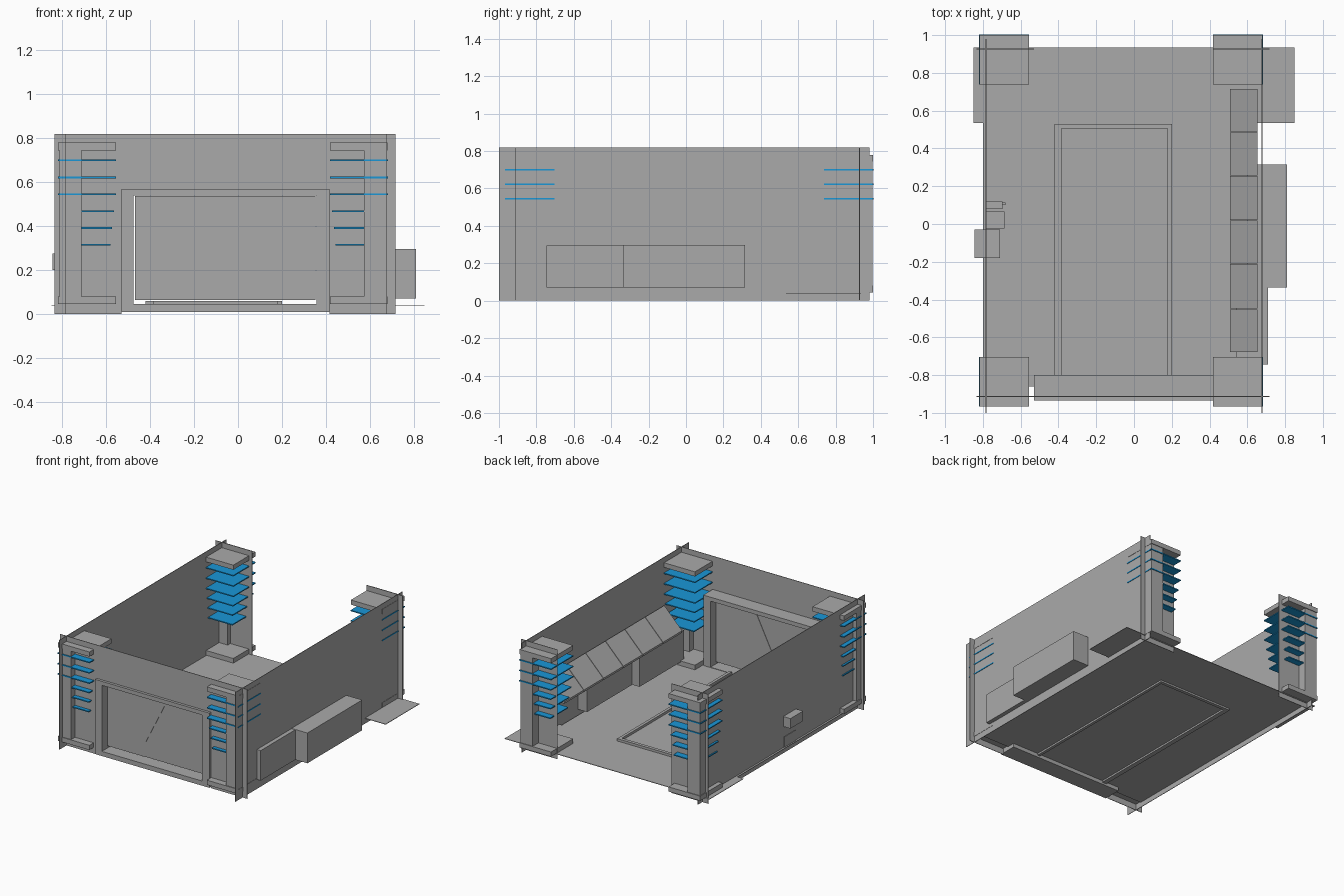
import bpy, bmesh

if "Cube" in bpy.data.objects:
    bpy.data.objects.remove(bpy.data.objects["Cube"])


def material(name, rgb):
    m = bpy.data.materials.new(name)
    m.diffuse_color = (*rgb, 1)
    m.use_nodes = True
    m.node_tree.nodes["Principled BSDF"].inputs["Base Color"].default_value = m.diffuse_color
    return m


GREY = material("plain grey", (0.40, 0.40, 0.40))
BLUE = material("light blue", (0.01, 0.31, 0.68))


def finish(name, bm, mat):
    bmesh.ops.recalc_face_normals(bm, faces=bm.faces)
    me = bpy.data.meshes.new(name)
    bm.to_mesh(me)
    bm.free()
    me.materials.append(mat)
    ob = bpy.data.objects.new(name, me)
    bpy.context.collection.objects.link(ob)
    return ob


def prism(name, pts, axis, a, b, mat=GREY):
    """Extrude a 2D outline along an axis (0=x, 1=y, 2=z) from a to b."""
    bm = bmesh.new()

    def ring(d):
        out = []
        for p in pts:
            c = list(p)
            c.insert(axis, d)
            out.append(bm.verts.new(c))
        return out
    lo, hi = ring(a), ring(b)
    bm.faces.new(lo)
    bm.faces.new(hi)
    n = len(pts)
    for i in range(n):
        bm.faces.new((lo[i], lo[(i + 1) % n], hi[(i + 1) % n], hi[i]))
    return finish(name, bm, mat)


def box(name, x0, x1, y0, y1, z0, z1, mat=GREY):
    return prism(name, [(x0, y0), (x1, y0), (x1, y1), (x0, y1)], 2, z0, z1, mat)


T = 0.002   # half thickness of the sheet walls
H = 0.82    # wall height

# Side walls
for side, x in (("left", -0.784), ("right", 0.677)):
    box(side + "_wall", x - T, x + T, -1.0, 0.98, 0, H)

# Front wall, one outline around the doorway
prism("front_wall", [(-0.835, 0), (-0.53, 0), (-0.53, 0.57), (0.417, 0.57),
                     (0.417, 0), (0.717, 0), (0.717, H), (-0.835, H)],
      1, -0.913 - T, -0.913 + T)

# Narrow back wall strips beside the open back
box("back_wall_left", -0.835, -0.53, 0.927 - T, 0.927 + T, 0, H)
box("back_wall_right", 0.417, 0.717, 0.927 - T, 0.927 + T, 0, H)

# Floor: a T-shaped sheet, wider at the back
prism("floor", [(-0.80, -0.86), (0.655, -0.86), (0.655, 0.535), (0.85, 0.535),
                (0.85, 0.935), (-0.85, 0.935), (-0.85, 0.535), (-0.80, 0.535)],
      2, 0.038, 0.042)

# Raised floor trim
box("floor_trim_left", -0.42, -0.385, -0.80, 0.505, 0.025, 0.06)
box("floor_trim_back", -0.42, 0.20, 0.505, 0.53, 0.025, 0.06)
box("floor_trim_right", 0.178, 0.20, -0.80, 0.505, 0.025, 0.06)

# Door frame
FY0, FY1 = -0.935, -0.80
box("door_frame_left", -0.53, -0.475, FY0, FY1, 0.01, 0.57)
box("door_frame_right", 0.357, 0.417, FY0, FY1, 0.01, 0.57)
box("door_frame_top", -0.475, 0.357, FY0, FY1, 0.54, 0.57)
box("door_sill", -0.475, 0.357, FY0, FY1, 0.01, 0.045)

# Door in two leaves with a slanted seam
SEAM = [(-0.152, 0.065), (-0.152, 0.18), (0.028, 0.538)]
prism("door_leaf_left", [(-0.47, 0.065)] + SEAM + [(-0.47, 0.538)], 1, -0.875, -0.860)
prism("door_leaf_right", SEAM + [(0.352, 0.538), (0.352, 0.065)], 1, -0.872, -0.857)

# Corner pillars: cap, base, outer column and a stack of shrinking blue plates
PLATES = [(0.70, 0.132), (0.622, 0.132), (0.545, 0.132),
          (0.468, 0.122), (0.392, 0.113), (0.316, 0.107)]
for sx, cx in ((-1, -0.6875), (1, 0.55)):
    for sy, cy in ((-1, -0.835), (1, 0.870)):
        tag = ("front" if sy < 0 else "back") + ("_left" if sx < 0 else "_right")
        h = 0.131
        box("pillar_cap_" + tag, cx - h, cx + h, cy - h, cy + h, 0.745, 0.78)
        box("pillar_base_" + tag, cx - h, cx + h, cy - h, cy + h, 0.045, 0.08)
        xs = sorted((cx + sx * 0.024, cx + sx * 0.126))
        ys = sorted((cy + sy * 0.024, cy + sy * 0.126))
        box("pillar_column_" + tag, *xs, *ys, 0.08, 0.745)
        for i, (z, r) in enumerate(PLATES):
            box(f"pillar_plate_{tag}_{i + 1}", cx - r, cx + r, cy - r, cy + r,
                z - 0.004, z + 0.004, BLUE)

# Sloped consoles along the right wall
EDGES = [-0.68, -0.45, -0.21, 0.02, 0.255, 0.487, 0.718]
for i in range(6):
    prism(f"console_{i + 1}", [(0.507, 0.31), (0.507, 0.325), (0.655, 0.475), (0.655, 0.31)],
          1, EDGES[i] + 0.002, EDGES[i + 1] - 0.002)

# Cabinets under the consoles, passing out through the wall
box("cabinet_front", 0.54, 0.71, -0.745, -0.22, 0.07, 0.295)
box("cabinet_middle", 0.60, 0.81, -0.335, 0.315, 0.07, 0.297)

# Small equipment on the left wall
box("wall_unit", -0.845, -0.71, -0.18, -0.03, 0.20, 0.275)
box("wall_unit_foot", -0.79, -0.71, -0.17, -0.04, 0.042, 0.12)
box("wall_shelf", -0.784, -0.685, -0.025, 0.065, 0.17, 0.20)
box("wall_rail", -0.784, -0.695, 0.08, 0.12, 0.19, 0.23)
box("wall_rail_knob", -0.695, -0.68, 0.10, 0.115, 0.20, 0.22)
